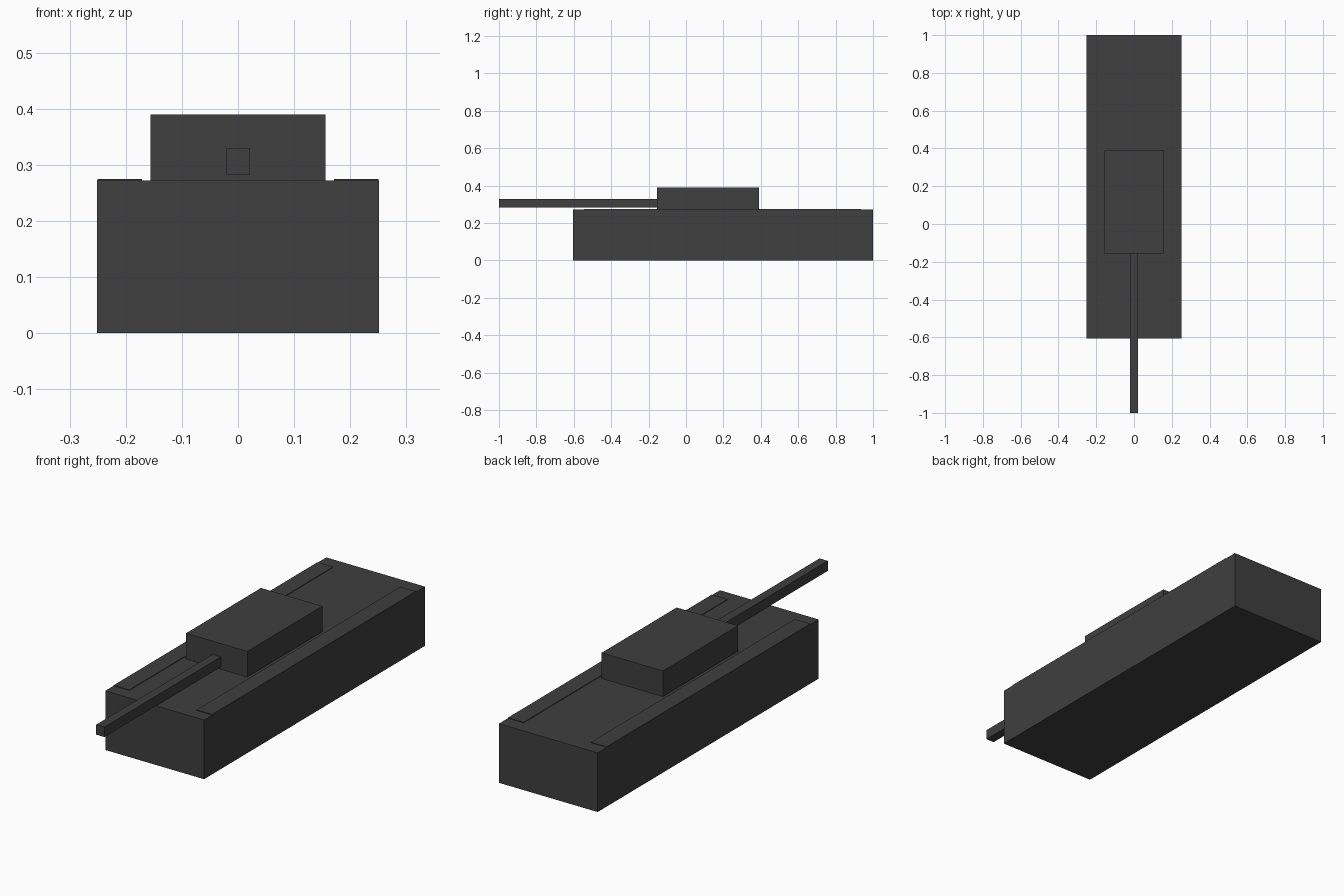
import bpy
from mathutils import Vector

if "Cube" in bpy.data.objects:
    bpy.data.objects.remove(bpy.data.objects["Cube"])

steel = bpy.data.materials.new("dark_steel")
steel.diffuse_color = (0.05, 0.05, 0.05, 1)
steel.use_nodes = True
steel.node_tree.nodes["Principled BSDF"].inputs["Base Color"].default_value = steel.diffuse_color


def box(name, lo, hi):
    """Axis-aligned box between two opposite corners."""
    lo, hi = Vector(lo), Vector(hi)
    bpy.ops.mesh.primitive_cube_add(size=1, location=(lo + hi) / 2)
    ob = bpy.context.object
    ob.name = name
    ob.scale = hi - lo
    bpy.ops.object.transform_apply(location=False, rotation=False, scale=True)
    ob.data.materials.append(steel)
    return ob


# Main body
box("hull", (-0.251, -0.605, 0), (0.251, 1.0, 0.272))

# Rotating top and its gun, the gun rooted slightly inside the turret
box("turret", (-0.156, -0.155, 0.262), (0.156, 0.39, 0.39))
box("gun_barrel", (-0.021, -1.0, 0.283), (0.021, -0.145, 0.329))

# Tracks sunk in the hull, showing as thin raised strips on the deck
for name, side in (("track_left", -1), ("track_right", 1)):
    xs = sorted((side * 0.171, side * 0.2505))
    box(name, (xs[0], -0.545, 0.01), (xs[1], 0.935, 0.275))
